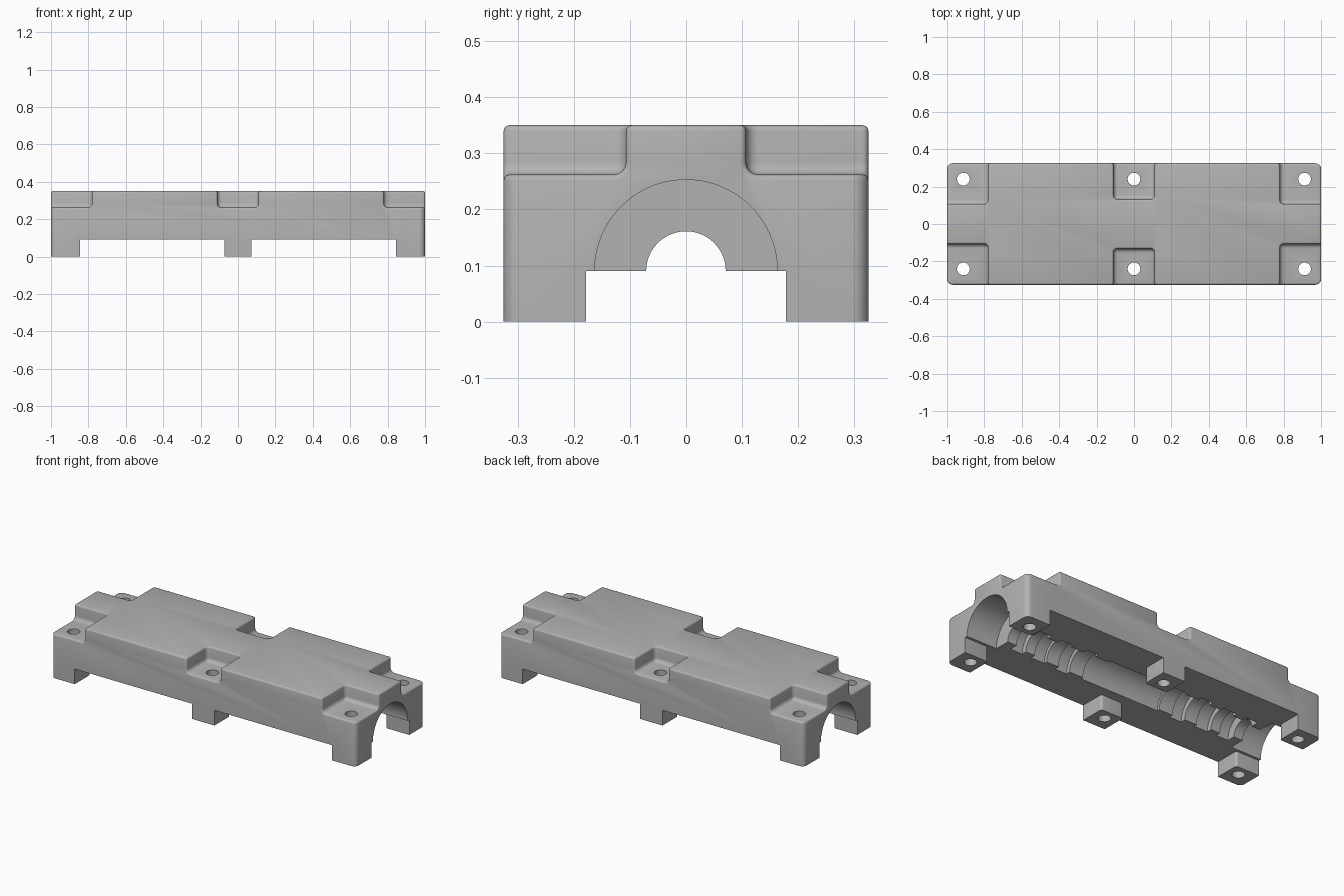
import bpy, bmesh
from math import pi, sin, cos

if "Cube" in bpy.data.objects:
    bpy.data.objects.remove(bpy.data.objects["Cube"])

BASE, TOP, HALF_W = 0.09, 0.35, 0.325

grey = bpy.data.materials.new("plain grey")
grey.use_nodes = True
grey.diffuse_color = (0.45, 0.45, 0.45, 1)
grey.node_tree.nodes["Principled BSDF"].inputs["Base Color"].default_value = grey.diffuse_color


def add_object(name, bm):
    bmesh.ops.recalc_face_normals(bm, faces=bm.faces)
    mesh = bpy.data.meshes.new(name)
    bm.to_mesh(mesh)
    bm.free()
    obj = bpy.data.objects.new(name, mesh)
    bpy.context.collection.objects.link(obj)
    return obj


def box(name, low, high, radius=0, round_floor=False):
    """Box with rounded upright edges, and optionally a rounded floor."""
    bm = bmesh.new()
    bmesh.ops.create_cube(bm, size=1)
    for v in bm.verts:
        v.co = [(a + b) / 2 + c * (b - a) for a, b, c in zip(low, high, v.co)]
    if radius:
        def wanted(e):
            a, b = (v.co.z for v in e.verts)
            return abs(a - b) > 1e-5 or (round_floor and max(a, b) < low[2] + 1e-5)
        bmesh.ops.bevel(bm, geom=[e for e in bm.edges if wanted(e)], offset=radius,
                        segments=5, profile=0.5, affect='EDGES')
    return add_object(name, bm)


def lathe(name, profile, axis, centre, sides):
    """Closed solid from (distance along axis, radius) pairs."""
    bm = bmesh.new()
    rings = []
    for d, r in profile:
        ring = []
        for i in range(sides):
            a = 2 * pi * (i + 0.5) / sides
            u, w = r * cos(a), r * sin(a)
            p = (d, u, w) if axis == 'X' else (u, w, d)
            ring.append(bm.verts.new([c + q for c, q in zip(centre, p)]))
        rings.append(ring)
    for r0, r1 in zip(rings, rings[1:]):
        for i in range(sides):
            j = (i + 1) % sides
            bm.faces.new((r0[i], r0[j], r1[j], r1[i]))
    bm.faces.new(rings[0])
    bm.faces.new(rings[-1])
    return add_object(name, bm)


def bake(obj):
    """Replace the mesh with its modified result."""
    bpy.context.view_layer.update()
    deps = bpy.context.evaluated_depsgraph_get()
    mesh = bpy.data.meshes.new_from_object(obj.evaluated_get(deps))
    obj.modifiers.clear()
    obj.data = mesh


def cut(obj, cutter):
    mod = obj.modifiers.new("cut", 'BOOLEAN')
    mod.operation, mod.solver, mod.object = 'DIFFERENCE', 'EXACT', cutter
    bake(obj)
    bpy.data.objects.remove(cutter)


def span(a, b, side):
    return sorted((a * side, b * side))


# Main block, with rounded upright corners
body = box("housing_half", (-1, -HALF_W, -0.2), (1, HALF_W, TOP), 0.03)

# Bolt recesses at the corners and halfway along each side
for sy in (-1, 1):
    for x0, x1, inner in ((-1.3, -0.78, 0.107), (-0.11, 0.11, 0.132), (0.78, 1.3, 0.107)):
        y0, y1 = span(inner, 0.6, sy)
        cut(body, box("recess", (x0, y0, 0.262), (x1, y1, 0.6), 0.022, True))

# Soften the outer edges
bevel = body.modifiers.new("soft_edges", 'BEVEL')
bevel.width, bevel.segments = 0.01, 3
bevel.limit_method, bevel.angle_limit = 'ANGLE', 0.9
bevel.use_clamp_overlap = False
bake(body)

# Underside clearance, leaving six feet standing
clearance = box("clearance", (-1.1, -0.45, -0.4), (1.1, 0.45, BASE))
for sy in (-1, 1):
    for x0, x1 in ((-1.3, -0.845), (-0.073, 0.073), (0.845, 1.3)):
        y0, y1 = span(0.178, 0.6, sy)
        cut(clearance, box("foot", (x0, y0, 0), (x1, y1, 0.3), 0.015))
cut(body, clearance)

# Stepped bore: end pocket, narrow lip, grooves, central chamber
steps = ((1.1, 0.80, 0.163), (0.80, 0.74, 0.071), (0.74, 0.66, 0.12),
         (0.66, 0.60, 0.09), (0.60, 0.51, 0.12), (0.51, 0.43, 0.1),
         (0.43, 0.35, 0.13), (0.35, 0.26, 0.105), (0.26, 0, 0.12))
half = [(x, r) for a, b, r in steps for x in (a, b)][:-1]
profile = half + [(-x, r) for x, r in reversed(half)]
cut(body, lathe("bore", profile, 'X', (0, 0, BASE), 64))

# Bolt holes
for x in (-0.912, 0, 0.912):
    for y in (-0.24, 0.24):
        cut(body, lathe("bolt_hole", ((-0.1, 0.034), (0.5, 0.034)), 'Z', (x, y, 0), 32))

# Finish
body.data.materials.clear()
body.data.materials.append(grey)
for p in body.data.polygons:
    p.material_index = 0
bpy.ops.object.select_all(action='DESELECT')
body.select_set(True)
bpy.context.view_layer.objects.active = body
bpy.ops.object.shade_smooth_by_angle(angle=0.6)
